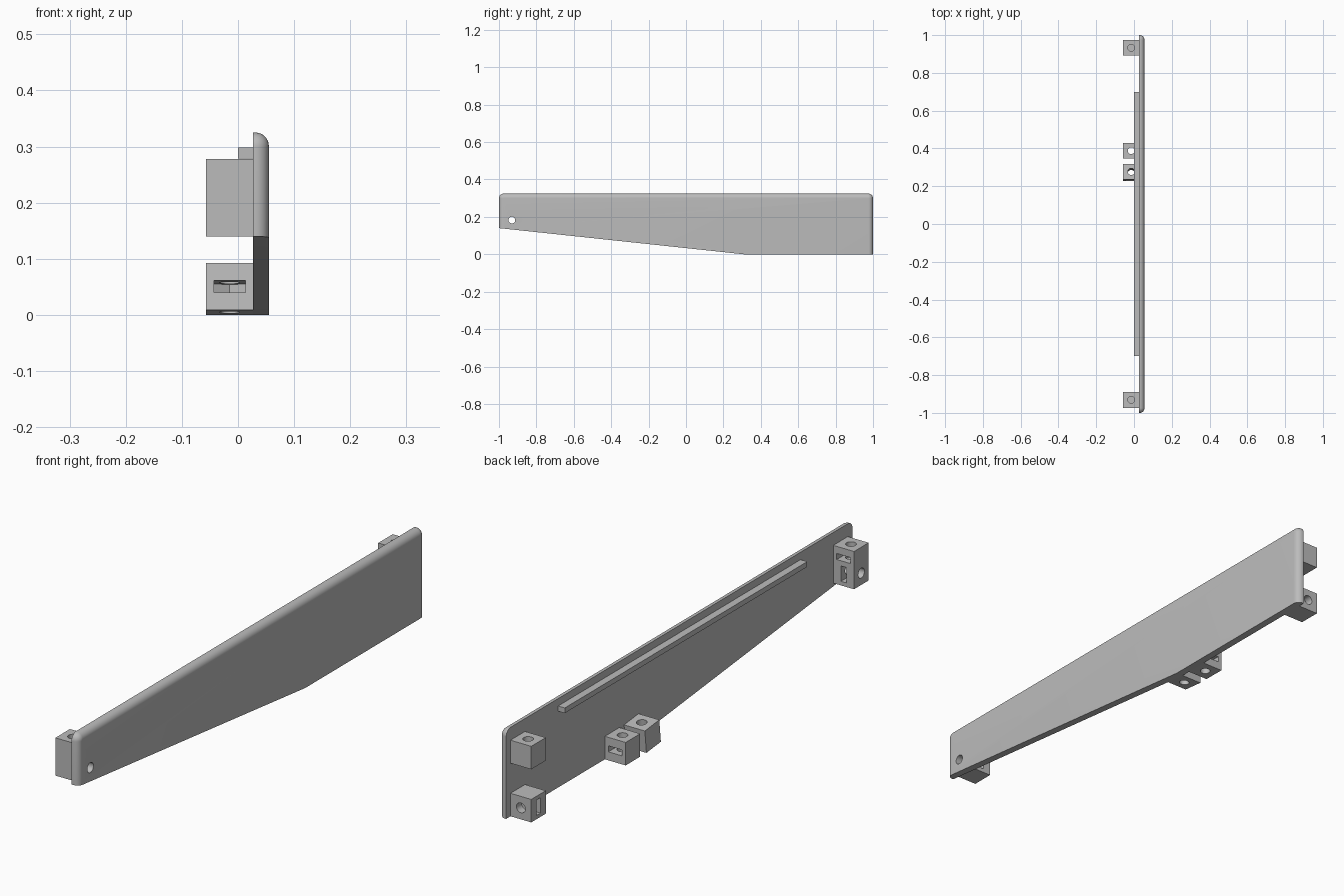
import bpy, bmesh, math
from mathutils import Matrix, Vector

old = bpy.data.objects.get("Cube")
if old:
    bpy.data.objects.remove(old, do_unlink=True)

grey = bpy.data.materials.new("light_grey")
grey.use_nodes = True
GREY = (0.5, 0.5, 0.5, 1)
grey.diffuse_color = GREY
grey.node_tree.nodes["Principled BSDF"].inputs["Base Color"].default_value = GREY

X, Y, Z = Vector((1, 0, 0)), Vector((0, 1, 0)), Vector((0, 0, 1))
INNER, OUTER, LEFT = 0.027, 0.055, -0.057   # panel faces and block side
BOLT_X, CUBE = -0.015, 0.084


def add_object(name, bm):
    bmesh.ops.recalc_face_normals(bm, faces=bm.faces)
    mesh = bpy.data.meshes.new(name)
    bm.to_mesh(mesh)
    bm.free()
    mesh.materials.append(grey)
    obj = bpy.data.objects.new(name, mesh)
    bpy.context.collection.objects.link(obj)
    return obj


def loft(rings):
    """Closed solid through a stack of outlines with equal point counts."""
    bm = bmesh.new()
    rows = [[bm.verts.new(p) for p in ring] for ring in rings]
    count = len(rows[0])
    for low, high in zip(rows, rows[1:]):
        for i in range(count):
            j = (i + 1) % count
            bm.faces.new((low[i], low[j], high[j], high[i]))
    bm.faces.new(rows[0][::-1])
    bm.faces.new(rows[-1])
    return bm


def prism(points, depth, x_axis, z_axis, centre):
    """Outline extruded along z_axis, centred on a point."""
    y_axis = z_axis.cross(x_axis)
    return loft([[centre + x_axis * u + y_axis * v + z_axis * w for u, v in points]
                 for w in (-depth / 2, depth / 2)])


def box(name, lo, hi):
    lo, hi = Vector(lo), Vector(hi)
    bm = bmesh.new()
    bmesh.ops.create_cube(bm, size=1)
    bm.transform(Matrix.Translation((lo + hi) / 2) @ Matrix.Diagonal((hi - lo).to_4d()))
    return add_object(name, bm)


def cut(obj, bm):
    cutter = add_object("cutter", bm)
    cutter.hide_render = True
    mod = obj.modifiers.new("cut", "BOOLEAN")
    mod.operation, mod.object, mod.solver = "DIFFERENCE", cutter, "EXACT"
    bpy.context.view_layer.objects.active = obj
    bpy.ops.object.modifier_apply(modifier=mod.name)
    bpy.data.objects.remove(cutter, do_unlink=True)


def bolt_hole(obj, start, end, radius=0.018):
    start, end = Vector(start), Vector(end)
    axis = (end - start).normalized()
    side = Y if abs(axis.x) > 0.5 else X
    circle = [(radius * math.cos(a), radius * math.sin(a))
              for a in (math.tau * i / 32 for i in range(32))]
    cut(obj, prism(circle, (end - start).length, side, axis, (start + end) / 2))


def nut_slot(obj, centre, axis, opening):
    """Slot with a hexagonal inner end, open towards one side."""
    half, reach = 0.028, 0.1
    r = half / math.cos(math.pi / 6)
    outline = [(reach, -half), (reach, half), (-r / 2, half), (-r, 0), (-r / 2, -half)]
    cut(obj, prism(outline, 0.022, opening, axis, Vector(centre)))


# Long tapered side panel with its outer rim rounded over
TOP, CORNER, FILLET = 0.325, 0.026, 0.024
TAPER_END, NOSE = 0.31, 0.14
slope = math.atan2(NOSE, 1 + TAPER_END)


def panel_ring(x, inset):
    radius = CORNER - inset
    ring = [(x, inset - 1, NOSE - inset * math.tan(slope)), (x, TAPER_END, 0), (x, 1 - inset, 0)]
    for cy, start in ((1 - CORNER, 0), (CORNER - 1, 90)):
        for i in range(9):
            a = math.radians(start + 90 * i / 8)
            ring.append((x, cy + radius * math.cos(a), TOP - CORNER + radius * math.sin(a)))
    return ring


rings = [panel_ring(INNER, 0)]
for i in range(9):
    a = math.pi / 2 * i / 8
    rings.append(panel_ring(OUTER - FILLET * (1 - math.sin(a)), FILLET * (1 - math.cos(a))))
panel = add_object("side_panel", loft(rings))

# Straight rail along the inner face
rail = box("inner_rail", (0, -0.7, 0.279), (INNER, 0.7, 0.298))

# Tall front mounting block with two bolts
front = box("front_block", (LEFT, -0.973, NOSE), (INNER, -0.889, 0.278))
bolt_hole(front, (BOLT_X, -0.931, 0.22), (BOLT_X, -0.931, 0.3))
nut_slot(front, (BOLT_X, -0.931, 0.241), Z, Y)
nut_slot(front, (BOLT_X, -0.931, 0.183), X, Y)
for part in (front, panel):
    bolt_hole(part, (-0.1, -0.931, 0.183), (0.1, -0.931, 0.183))

# Pair of blocks at the rear end
upper = box("rear_upper_block", (LEFT, 0.891, 0.278 - CUBE), (INNER, 0.975, 0.278))
bolt_hole(upper, (BOLT_X, 0.933, 0.21), (BOLT_X, 0.933, 0.3))
nut_slot(upper, (BOLT_X, 0.933, 0.236), Z, -Y)
lower = box("rear_lower_block", (LEFT, 0.891, 0), (INNER, 0.975, CUBE))
bolt_hole(lower, (BOLT_X, 0.8, CUBE / 2), (BOLT_X, 1.1, CUBE / 2))
nut_slot(lower, (BOLT_X, 0.933, CUBE / 2), Y, -X)

# Pair of middle blocks, the forward one tilted to follow the sloping edge
middle = []
for name, y0, opening in (("middle_rear_block", 0.346, Y), ("middle_front_block", -CUBE, -Y)):
    block = box(name, (LEFT, y0, 0), (INNER, y0 + CUBE, CUBE))
    centre = Vector((BOLT_X, y0 + CUBE / 2, CUBE / 2))
    bolt_hole(block, centre - Z * 0.1, centre + Z * 0.1)
    nut_slot(block, centre, Z, opening)
    middle.append(block)
middle[1].data.transform(Matrix.Translation((0, TAPER_END, 0)) @ Matrix.Rotation(-slope, 4, "X"))

# Smooth the fillets and bores, keep the corners sharp
bpy.ops.object.select_all(action="DESELECT")
for obj in (panel, rail, front, upper, lower, *middle):
    obj.select_set(True)
bpy.context.view_layer.objects.active = panel
bpy.ops.object.shade_smooth_by_angle(angle=math.radians(30))
